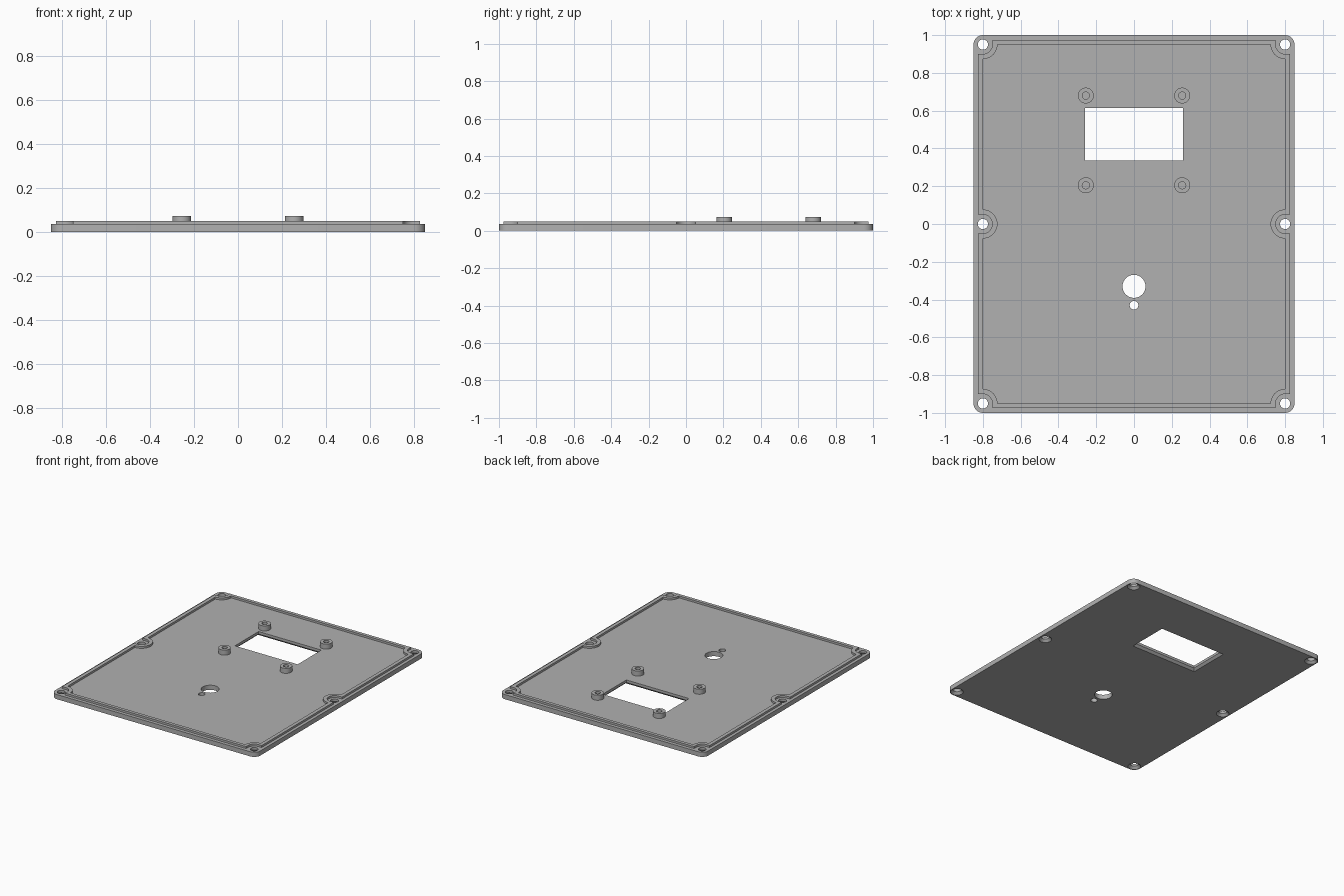
import bpy
import bmesh
import math

cube = bpy.data.objects.get("Cube")
if cube:
    bpy.data.objects.remove(cube, do_unlink=True)

PLATE_TOP, LIP_TOP, POST_TOP = 0.035, 0.05, 0.073
SCREW_X, SCREW_Y = 0.8, 0.95
SCREWS = [(sx * SCREW_X, y) for sx in (-1, 1) for y in (-SCREW_Y, 0, SCREW_Y)]

grey = bpy.data.materials.new("plain grey")
grey.use_nodes = True
colour = (0.44, 0.44, 0.44, 1)
grey.diffuse_color = colour
grey.node_tree.nodes["Principled BSDF"].inputs["Base Color"].default_value = colour


def finish(name, bm):
    bmesh.ops.recalc_face_normals(bm, faces=bm.faces)
    mesh = bpy.data.meshes.new(name)
    bm.to_mesh(mesh)
    bm.free()
    mesh.materials.append(grey)
    obj = bpy.data.objects.new(name, mesh)
    bpy.context.collection.objects.link(obj)
    return obj


def loft(name, rings):
    """Closed solid through matching rings of (points, height)."""
    bm = bmesh.new()
    loops = [[bm.verts.new((x, y, z)) for x, y in pts] for pts, z in rings]
    for low, high in zip(loops, loops[1:]):
        for i in range(len(low)):
            j = (i + 1) % len(low)
            bm.faces.new((low[i], low[j], high[j], high[i]))
    bm.faces.new(loops[0])
    bm.faces.new(loops[-1])
    return finish(name, bm)


def circle(x, y, r, n=40):
    return [(x + r * math.cos(math.tau * i / n), y + r * math.sin(math.tau * i / n))
            for i in range(n)]


def rect(x0, x1, y0, y1):
    return [(x0, y0), (x1, y0), (x1, y1), (x0, y1)]


def rounded(hx, hy, r, steps=8):
    pts = []
    for k, (sx, sy) in enumerate(((1, 1), (-1, 1), (-1, -1), (1, -1))):
        for i in range(steps + 1):
            a = math.pi / 2 * (k + i / steps)
            pts.append((sx * (hx - r) + r * math.cos(a), sy * (hy - r) + r * math.sin(a)))
    return pts


def prism(pts, z0=-0.1, z1=0.2, name="cutter"):
    return loft(name, [(pts, z0), (pts, z1)])


def cut(target, cutters):
    for cutter in cutters:
        mod = target.modifiers.new("cut", 'BOOLEAN')
        mod.operation = 'DIFFERENCE'
        mod.solver = 'EXACT'
        mod.object = cutter
    bpy.context.view_layer.update()
    result = bpy.data.meshes.new_from_object(
        target.evaluated_get(bpy.context.evaluated_depsgraph_get()))
    target.modifiers.clear()
    target.data = result
    for cutter in cutters:
        bpy.data.objects.remove(cutter, do_unlink=True)


def shade(obj):
    bpy.ops.object.select_all(action='DESELECT')
    obj.select_set(True)
    bpy.context.view_layer.objects.active = obj
    bpy.ops.object.shade_smooth_by_angle(angle=math.radians(30))


# Cover plate with display window, round openings and countersunk screw holes
plate = prism(rounded(0.85, 1.0, 0.05), 0, PLATE_TOP, "cover_plate")


def window(grow):
    return rect(-0.26 - grow, 0.26 + grow, 0.335 - grow, 0.615 + grow)


flare = 0.016
openings = [
    loft("cutter", [(window(2 * flare), -flare), (window(0), flare), (window(0), 0.1)]),
    prism(circle(0, -0.33, 0.061)),
    prism(circle(0, -0.43, 0.023)),
]
for x, y in SCREWS:
    openings.append(loft("cutter", [
        (circle(x, y, 0.061), -0.017), (circle(x, y, 0.027), 0.017),
        (circle(x, y, 0.027), 0.1)]))
cut(plate, openings)
shade(plate)

# Sealing lip: a thin wall that steps inward around each screw
lip = prism(rect(-0.827, 0.827, -0.975, 0.975), PLATE_TOP, LIP_TOP, "sealing_lip")
core = prism(rect(-0.8, 0.8, -0.95, 0.95))
cut(core, [prism(circle(x, y, 0.077), -0.2, 0.3) for x, y in SCREWS])
cutters = [core]
R = 0.05
for x, y in SCREWS:
    side = math.copysign(1, x)
    cutters.append(prism(circle(x, y, R)))
    # Straight-sided mouth from the screw recess to the plate edge
    xs = sorted((x, x + side * 0.1))
    if y:
        end = math.copysign(1, y)
        ys = sorted((y - end * R, y + end * 0.1))
        cutters.append(prism(rect(*xs, *ys)))
        xs = sorted((x - side * R, x + side * 0.1))
        ys = sorted((y, y + end * 0.1))
        cutters.append(prism(rect(*xs, *ys)))
    else:
        cutters.append(prism(rect(*xs, -R, R)))
cut(lip, cutters)
shade(lip)

# Hollow mounting posts around the window
for x, side in ((-0.255, "right"), (0.255, "left")):
    for y, end in ((0.205, "front"), (0.68, "back")):
        post = prism(circle(x, y, 0.042), PLATE_TOP, POST_TOP, f"mounting_post_{end}_{side}")
        cut(post, [prism(circle(x, y, 0.019))])
        shade(post)
